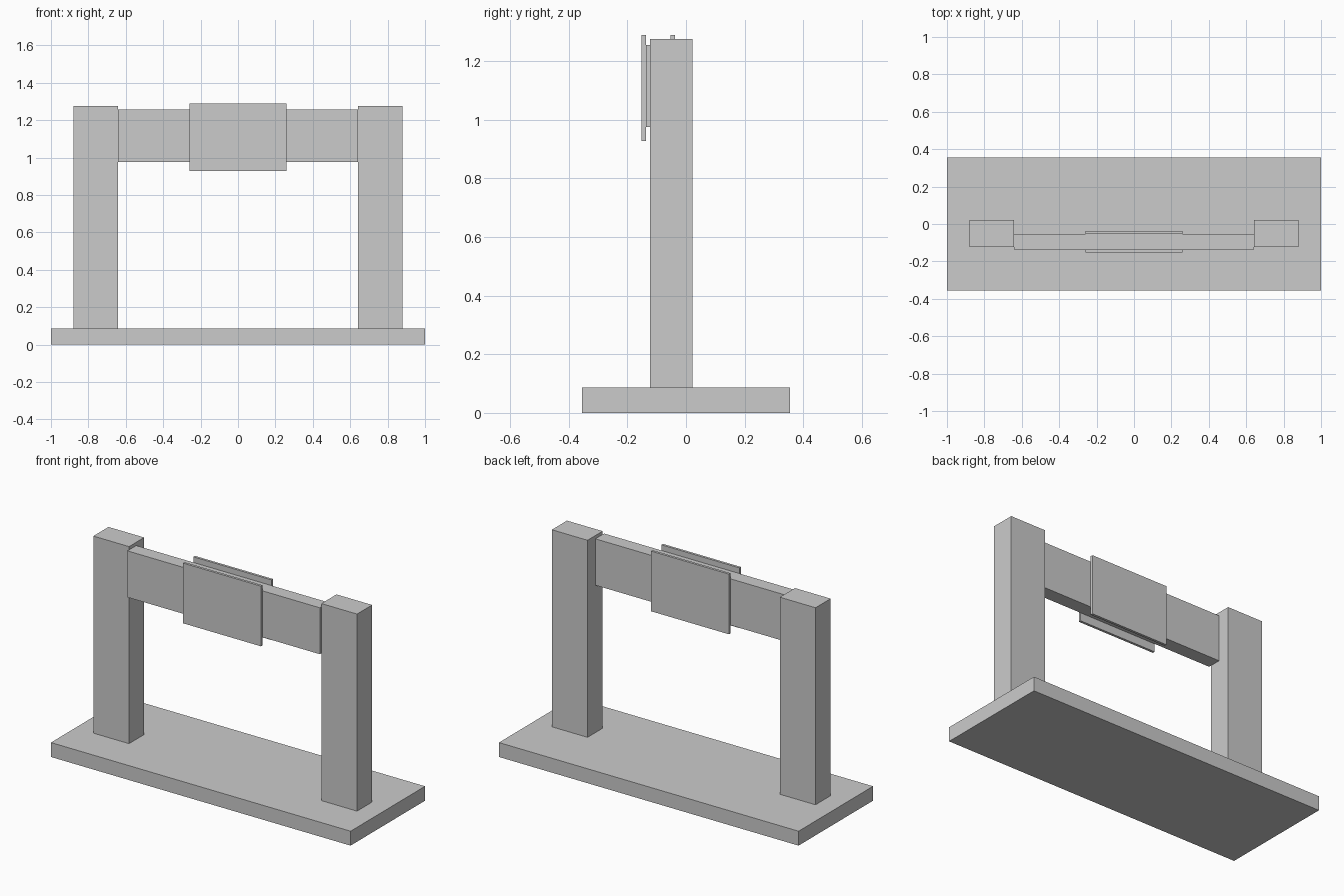
import bpy
import bmesh
from mathutils import Vector

if "Cube" in bpy.data.objects:
    bpy.data.objects.remove(bpy.data.objects["Cube"])


def box(name, x, y, z):
    """Axis-aligned box from (min, max) ranges."""
    lo, hi = (Vector(c) for c in zip(x, y, z))
    bm = bmesh.new()
    bmesh.ops.create_cube(bm, size=1.0)
    bmesh.ops.scale(bm, vec=hi - lo, verts=bm.verts)
    mesh = bpy.data.meshes.new(name)
    bm.to_mesh(mesh)
    bm.free()
    obj = bpy.data.objects.new(name, mesh)
    obj.location = (lo + hi) / 2
    bpy.context.collection.objects.link(obj)
    return obj


BASE_TOP = 0.087
POST_INNER, POST_OUTER = 0.642, 0.88
BEAM_FRONT, BEAM_BACK = -0.137, -0.053
PANEL_THICK = 0.015

# Base slab
box("base", (-1, 1), (-0.355, 0.355), (0, BASE_TOP))

# Two upright posts
for side, x in (("left", (-POST_OUTER, -POST_INNER)), ("right", (POST_INNER, POST_OUTER))):
    box(side + "_post", x, (-0.122, 0.022), (BASE_TOP, 1.276))

# Crossbeam between the posts, standing slightly proud of their front
box("crossbeam", (-POST_INNER, POST_INNER), (BEAM_FRONT, BEAM_BACK), (0.976, 1.256))

# Thin sign panels on both faces of the beam
for side, y in (("front", (BEAM_FRONT - PANEL_THICK, BEAM_FRONT)),
                ("back", (BEAM_BACK, BEAM_BACK + PANEL_THICK))):
    box(side + "_panel", (-0.26, 0.26), y, (0.927, 1.29))
